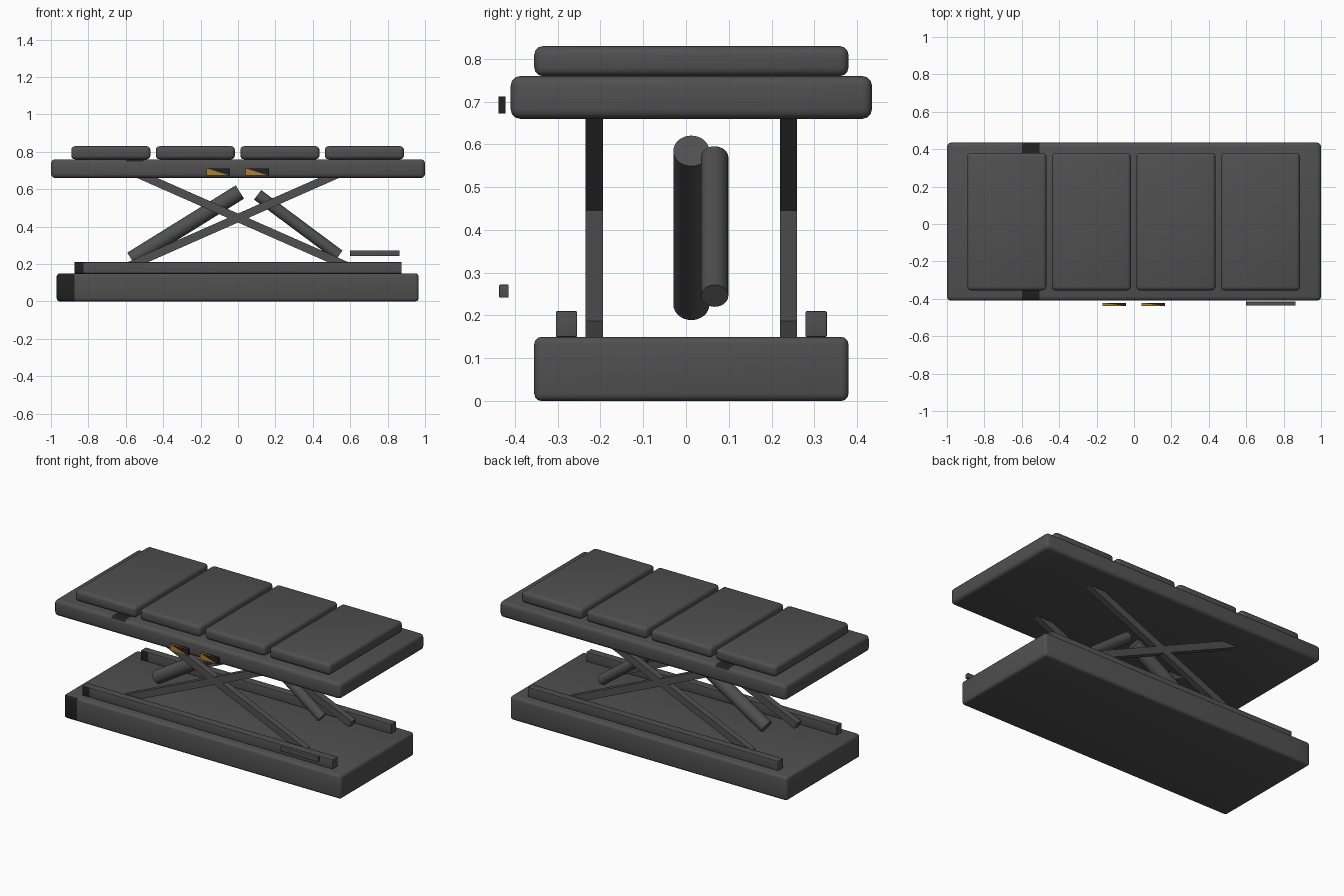
import bpy, bmesh, math
from mathutils import Vector, Matrix

cube = bpy.data.objects.get("Cube")
if cube:
    bpy.data.objects.remove(cube, do_unlink=True)


def material(name, color):
    m = bpy.data.materials.new(name)
    m.use_nodes = True
    m.diffuse_color = (*color, 1)
    m.node_tree.nodes["Principled BSDF"].inputs["Base Color"].default_value = (*color, 1)
    return m


GREY = material("charcoal_grey", (0.08, 0.08, 0.08))
DARK = material("dark_grey", (0.015, 0.015, 0.015))
GOLD = material("amber", (0.42, 0.21, 0.025))
MID_Y = 0.0125


def finish(name, bm, mats, smooth=True):
    mesh = bpy.data.meshes.new(name)
    bm.normal_update()
    bm.to_mesh(mesh)
    bm.free()
    for m in mats:
        mesh.materials.append(m)
    ob = bpy.data.objects.new(name, mesh)
    bpy.context.collection.objects.link(ob)
    bpy.ops.object.select_all(action='DESELECT')
    ob.select_set(True)
    bpy.context.view_layer.objects.active = ob
    if smooth:
        bpy.ops.object.shade_smooth_by_angle(angle=math.radians(35))
    return ob


def box_mesh(size, center, bevel=0.0, tilt=0.0):
    bm = bmesh.new()
    bmesh.ops.create_cube(bm, size=1)
    bmesh.ops.scale(bm, vec=size, verts=bm.verts)
    if bevel:
        bmesh.ops.bevel(bm, geom=bm.edges[:], offset=bevel, segments=3,
                        profile=0.5, affect='EDGES', clamp_overlap=True)
    bm.transform(Matrix.Translation(center) @ Matrix.Rotation(tilt, 4, 'Y'))
    return bm


def paint_band(bm, x0, x1, direction):
    """Cut the box at x0 and x1, darken the faces between that look along direction."""
    for x in (x0, x1):
        bmesh.ops.bisect_plane(bm, geom=bm.verts[:] + bm.edges[:] + bm.faces[:],
                               plane_co=(x, 0, 0), plane_no=(1, 0, 0))
    bm.normal_update()
    for f in bm.faces:
        if x0 < f.calc_center_median().x < x1 and f.normal.dot(Vector(direction)) > 0.4:
            f.material_index = 1


def cylinder(name, start, end, radius):
    start, end = Vector(start), Vector(end)
    axis = end - start
    bm = bmesh.new()
    bmesh.ops.create_cone(bm, cap_ends=True, segments=32, radius1=radius,
                          radius2=radius, depth=axis.length)
    bm.transform(Matrix.Translation((start + end) / 2)
                 @ axis.to_track_quat('Z', 'Y').to_matrix().to_4x4())
    finish(name, bm, [GREY])


# Base with a dark front corner
bm = box_mesh((1.935, 0.735, 0.15), (-0.002, MID_Y, 0.075), 0.017)
paint_band(bm, -1.1, -0.875, (0, -1, 0))
finish("base", bm, [GREY, DARK])

# Table top with a dark strap across it
bm = box_mesh((2.0, 0.845, 0.1), (0, MID_Y, 0.71), 0.022)
paint_band(bm, -0.6, -0.505, (0, 0, 1))
finish("table_top", bm, [GREY, DARK])

# Four cushions
for i in range(4):
    x = -0.68 + i * 0.452
    finish(f"cushion_{i + 1}",
           box_mesh((0.423, 0.735, 0.07), (x, MID_Y, 0.795), 0.02), [GREY])

# Rails and crossed scissor arms on both sides
for side, s in (("front", -1), ("back", 1)):
    bm = box_mesh((1.75, 0.05, 0.06), (0, MID_Y + s * 0.292, 0.18), 0.003)
    paint_band(bm, -1, -0.825, (0, -1, 0))
    finish(f"{side}_rail", bm, [GREY, DARK])
    for label, d in (("rising", -1), ("falling", 1)):
        bm = box_mesh((1.38, 0.04, 0.044), (0, MID_Y + s * 0.227, 0.446),
                      tilt=d * math.radians(23.8))
        finish(f"{side}_{label}_arm", bm, [GREY], smooth=False)

# Lifting cylinders
cylinder("main_cylinder", (-0.57, MID_Y, 0.225), (0.01, MID_Y, 0.585), 0.042)
cylinder("second_cylinder", (0.54, 0.067, 0.246), (0.105, 0.067, 0.57), 0.032)

# Floating foot bar at the front
finish("foot_bar", box_mesh((0.265, 0.022, 0.03), (0.732, -0.426, 0.257), 0.002), [GREY])

# Control plates, split diagonally into amber and dark
for i, x in enumerate((-0.105, 0.103)):
    c = Vector((x, -0.43, 0.692))
    bm = box_mesh((0.126, 0.016, 0.04), c)

    def corner(sx, sy, sz):
        return next(v for v in bm.verts if (v.co.x - c.x) * sx > 0
                    and (v.co.y - c.y) * sy > 0 and (v.co.z - c.z) * sz > 0)

    bmesh.ops.connect_verts(bm, verts=[corner(-1, -1, 1), corner(1, -1, -1)])
    bmesh.ops.connect_verts(bm, verts=[corner(-1, 1, 1), corner(1, -1, 1)])
    bm.normal_update()
    for f in bm.faces:
        visible = f.normal.y < -0.5 or f.normal.z > 0.5
        if visible and f.calc_center_median().x < c.x - 0.01:
            f.material_index = 1
    finish(f"control_plate_{i + 1}", bm, [DARK, GOLD], smooth=False)
